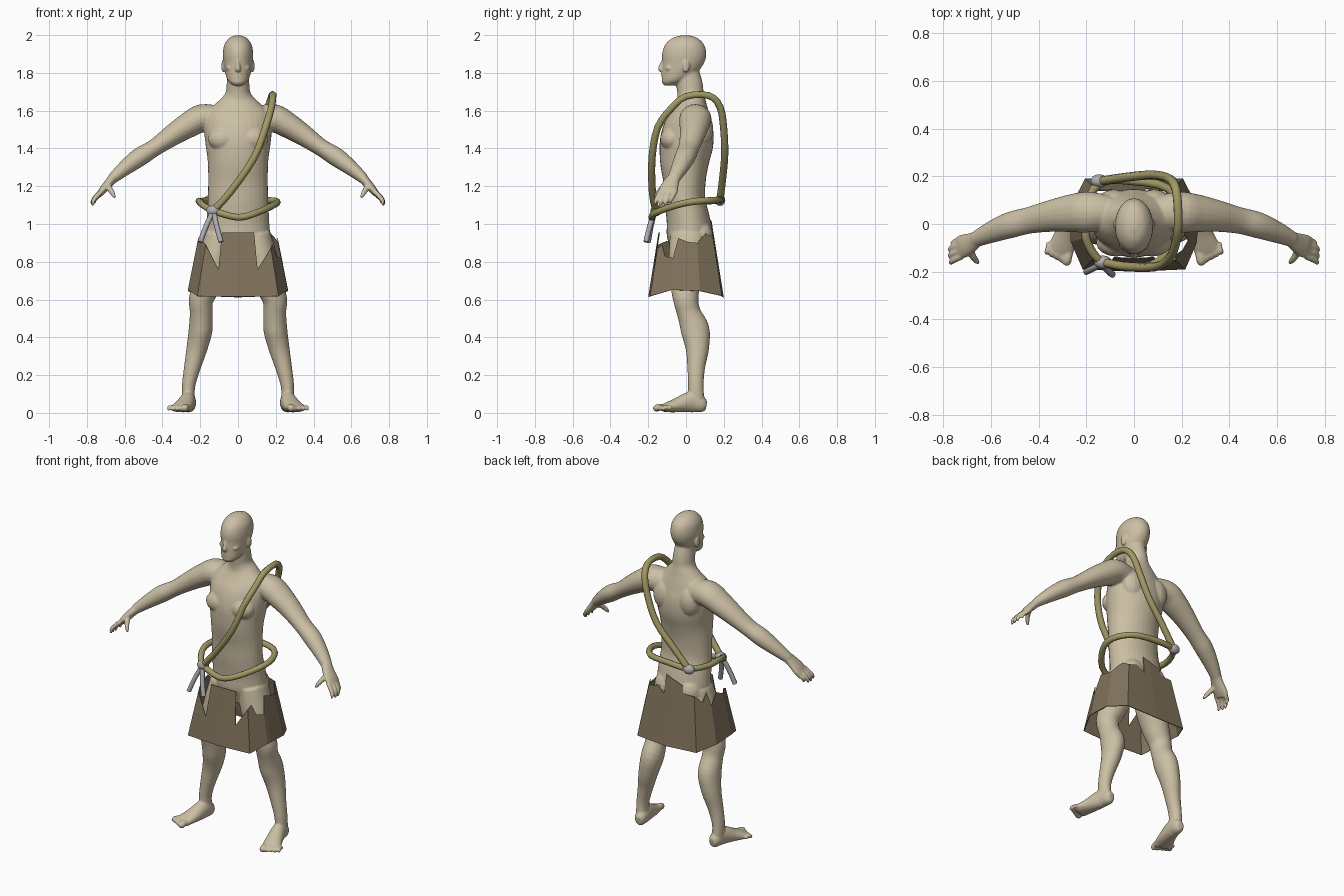
import bpy, bmesh, math
from mathutils import Vector


def material(name, rgb):
    m = bpy.data.materials.new(name)
    m.diffuse_color = (*rgb, 1)
    return m


SKIN = material("skin", (0.60, 0.52, 0.37))
ROPE = material("rope_olive", (0.36, 0.32, 0.13))
CLOTH = material("brown_cloth", (0.22, 0.17, 0.105))
GREY = material("grey_cord", (0.42, 0.42, 0.45))


def smooth_path(pts, n, closed):
    """Catmull-Rom through points that carry position and two radii."""
    c, out = len(pts), []
    get = (lambda i: pts[i % c]) if closed else (lambda i: pts[max(0, min(c - 1, i))])
    for i in range(c if closed else c - 1):
        a, b, d, e = get(i - 1), get(i), get(i + 1), get(i + 2)
        for k in range(n):
            t = k / n
            out.append([0.5 * (2 * q + (r - p) * t + (2 * p - 5 * q + 4 * r - s) * t * t
                               + (3 * q - p - 3 * r + s) * t ** 3)
                        for p, q, r, s in zip(a, b, d, e)])
    if not closed:
        out.append(list(pts[-1]))
    return out


def tube(bm, pts, ref=(0, 1, 0), sides=20, n=4, closed=False, flip=1):
    """Elliptical tube; points are x, y, z, radius across, radius along ref."""
    pts = [(p[0] * flip, *p[1:]) for p in pts]
    path = smooth_path(pts, n, closed)
    ref, c, rings = Vector(ref), len(path), []
    for i, p in enumerate(path):
        lo, hi = ((i - 1) % c, (i + 1) % c) if closed else (max(i - 1, 0), min(i + 1, c - 1))
        t = (Vector(path[hi][:3]) - Vector(path[lo][:3])).normalized()
        u = (ref - t * t.dot(ref)).normalized()
        w = t.cross(u)
        rings.append([bm.verts.new(Vector(p[:3]) + w * p[3] * math.cos(a) + u * p[4] * math.sin(a))
                      for a in (2 * math.pi * k / sides for k in range(sides))])
    faces = []
    for i in range(c if closed else c - 1):
        r, s = rings[i], rings[(i + 1) % c]
        for k in range(sides):
            j = (k + 1) % sides
            faces.append(bm.faces.new((r[k], r[j], s[j], s[k])))
    if not closed:
        faces += [bm.faces.new(rings[0]), bm.faces.new(rings[-1])]
    bmesh.ops.recalc_face_normals(bm, faces=faces)


def ball(bm, centre, size):
    vs = bmesh.ops.create_uvsphere(bm, u_segments=16, v_segments=10, radius=1)["verts"]
    for v in vs:
        v.co = Vector(centre) + Vector([a * b for a, b in zip(v.co, size)])


def finish(bm, name, mat, angle=60):
    me = bpy.data.meshes.new(name)
    bm.to_mesh(me)
    bm.free()
    ob = bpy.data.objects.new(name, me)
    bpy.context.collection.objects.link(ob)
    me.materials.append(mat)
    bpy.ops.object.select_all(action='DESELECT')
    ob.select_set(True)
    bpy.context.view_layer.objects.active = ob
    if angle:
        bpy.ops.object.shade_smooth_by_angle(angle=math.radians(angle))
    return ob


# ---- body: torso, neck and head lofts ----
bm = bmesh.new()
torso = [(.84, .02, .12, .09), (.93, .02, .165, .12), (1.02, .012, .165, .115),
         (1.12, -.005, .16, .108), (1.22, -.008, .158, .112), (1.33, -.008, .16, .13),
         (1.43, .003, .173, .142), (1.52, .015, .18, .13), (1.59, .025, .165, .10),
         (1.645, .028, .11, .078), (1.69, .024, .068, .07), (1.74, .018, .06, .07),
         (1.80, .005, .055, .065)]
tube(bm, [(0, y, z, rx, ry) for z, y, rx, ry in torso], sides=32)
head = [(1.735, -.088, .028, .028), (1.76, -.06, .054, .062), (1.80, -.032, .068, .09),
        (1.85, -.014, .076, .109), (1.90, -.009, .08, .117), (1.95, -.007, .072, .103),
        (1.985, -.005, .046, .066), (1.999, -.005, .014, .02)]
# rings stay level so the face is a stack of horizontal slices
for a, b in zip(smooth_path(head, 4, False), smooth_path(head, 4, False)[1:]):
    tube(bm, [(0, a[1], a[0] - .001, a[2], a[3]), (0, a[1], b[0], b[2], b[3])], sides=32, n=1)
# nose, brow, lips, chin
tube(bm, [(0, -.115, 1.875, .008, .01), (0, -.127, 1.845, .009, .012),
          (0, -.135, 1.82, .015, .014), (0, -.122, 1.812, .012, .008)], sides=12)
tube(bm, [(-.05, -.088, 1.87, .006, .008), (-.025, -.112, 1.879, .008, .01), (0, -.117, 1.875, .008, .009),
          (.025, -.112, 1.879, .008, .01), (.05, -.088, 1.87, .006, .008)], ref=(0, 0, 1), sides=10)
for z in (1.780, 1.793):
    ball(bm, (0, -.119, z), (.024, .011, .007))
ball(bm, (0, -.103, 1.75), (.024, .02, .016))

for s in (1, -1):
    ball(bm, (s * .079, .0, 1.835), (.009, .02, .034))       # ear
    ball(bm, (s * .028, -.103, 1.855), (.013, .013, .007))   # eyelid
    ball(bm, (s * .042, -.088, 1.825), (.022, .022, .014))   # cheekbone
    ball(bm, (s * .075, -.075, 1.45), (.085, .062, .065))    # chest muscle
    ball(bm, (s * .085, .09, 1.5), (.07, .055, .09))         # shoulder blade
    ball(bm, (s * .075, .07, .93), (.08, .075, .09))         # buttock
    # arm
    tube(bm, [(.10, .05, 1.555, .07, .07), (.19, .05, 1.56, .074, .085), (.26, .045, 1.525, .068, .08),
              (.34, .035, 1.475, .058, .068), (.44, .015, 1.405, .046, .056), (.52, -.005, 1.355, .05, .055),
              (.60, -.035, 1.295, .04, .045), (.665, -.065, 1.24, .028, .033)], flip=s)
    # palm
    tube(bm, [(.655, -.06, 1.25, .027, .032), (.685, -.08, 1.215, .024, .043), (.715, -.093, 1.18, .021, .05),
              (.735, -.103, 1.155, .015, .046)], flip=s)
    # fingers and thumb
    for k in range(4):
        y = -.142 + k * .027
        d = .012 * (k == 3) + .004 * (k == 0)
        tube(bm, [(.722, y + .005, 1.172, .014, .013), (.754 - d, y - .008, 1.145, .013, .012),
                  (.770 - d, y - .018, 1.118 + d, .011, .011), (.768 - d, y - .024, 1.096 + d, .006, .006)],
             sides=10, flip=s)
    tube(bm, [(.69, -.10, 1.205, .017, .017), (.675, -.135, 1.18, .015, .015),
              (.66, -.155, 1.155, .012, .012), (.652, -.163, 1.137, .006, .006)], sides=10, flip=s)
    # leg
    tube(bm, [(.095, .015, .94, .08, .10), (.125, .008, .80, .088, .10), (.165, -.003, .68, .076, .08),
              (.195, -.001, .60, .065, .067), (.195, .015, .53, .06, .063), (.198, .048, .44, .063, .076),
              (.218, .06, .34, .055, .062), (.242, .054, .24, .044, .047), (.262, .052, .14, .035, .041),
              (.262, .055, .05, .034, .045)], sides=24, flip=s)
    # foot and toes
    tube(bm, [(.255, .108, .04, .02, .026), (.257, .085, .044, .034, .042), (.264, .03, .058, .041, .056),
              (.285, -.05, .04, .05, .038), (.308, -.11, .026, .056, .023), (.312, -.122, .022, .05, .016)],
         ref=(0, 0, 1), flip=s)
    for k in range(5):
        r = .019 if k == 0 else .0135 - .0005 * k
        x, y = .272 + .021 * k, -.105 + .007 * k
        tube(bm, [(x - .002 * (k == 0), y, .025, r, r), (x + .006, y - .035, .03, r, r),
                  (x + .01, y - .056 + .004 * k, .022, r, r), (x + .011, y - .066 + .004 * k, .016, r * .5, r * .5)],
             ref=(0, 0, 1), sides=10, flip=s)

body = finish(bm, "body", SKIN, 0)
# fuse all the body volumes into one skin
rm = body.modifiers.new("fuse", 'REMESH')
rm.mode, rm.voxel_size, rm.use_smooth_shade = 'VOXEL', 0.006, True
bpy.ops.object.modifier_apply(modifier="fuse")
sm = body.modifiers.new("soften", 'SMOOTH')
sm.factor, sm.iterations = 0.5, 4
bpy.ops.object.modifier_apply(modifier="soften")
for v in body.data.vertices:
    v.co.z = max(v.co.z, 0)
bpy.ops.object.shade_smooth_by_angle(angle=math.radians(60))

# ---- torn skirt: faceted flaring ring with a ragged top ----
ring = [(0, -.2, .615), (.215, -.19, .618), (.265, -.075, .652), (.265, .075, .645), (.205, .19, .62),
        (0, .2, .612), (-.205, .19, .62), (-.265, .075, .645), (-.265, -.075, .652), (-.215, -.19, .618)]
# (position around the ring, height of the torn edge)
torn = [(0, .955), (.53, .955), (.54, .76), (1, .87), (1.25, .89), (1.5, .83), (1.95, .82), (2.15, .925),
        (2.6, .905), (3, .9), (3.3, .93), (3.6, .95), (4, .93), (4.4, .95), (4.69, .91), (4.7, 1.025),
        (5, 1.01), (5.5, .985), (5.51, .94), (6, .94), (6.5, .9), (6.8, .95), (7, .87), (7.5, .93),
        (8, .90), (8.5, .91), (9, .89), (9.46, .76), (9.47, .955)]
bm = bmesh.new()
cols = []
for s, top in torn:
    i = int(s)
    b = Vector(ring[i]).lerp(Vector(ring[(i + 1) % 10]), s - i)
    h = top - b.z
    cols.append((bm.verts.new(b), bm.verts.new((b.x * (1 - .75 * h), b.y * (1 - .8 * h), top))))
for a, b in zip(cols, cols[1:] + cols[:1]):
    bm.faces.new((a[0], b[0], b[1], a[1]))
bmesh.ops.recalc_face_normals(bm, faces=bm.faces)
skirt = finish(bm, "torn_skirt", CLOTH, 0)
sol = skirt.modifiers.new("thickness", 'SOLIDIFY')
sol.thickness = 0.004

# ---- ropes ----
def rope(name, pts, r, mat, ref, closed=False):
    b = bmesh.new()
    tube(b, [(*p, r, r) for p in pts], ref=ref, sides=8, n=3, closed=closed)
    return finish(b, name, mat, 50)


rope("belt_rope", [(-.13, -.16, 1.07), (0, -.182, 1.035), (.1, -.16, 1.06), (.19, -.05, 1.1), (.205, .05, 1.12),
                   (.14, .15, 1.125), (0, .18, 1.13), (-.14, .175, 1.125), (-.2, .07, 1.12),
                   (-.205, -.03, 1.12), (-.185, -.1, 1.1)], .018, ROPE, (0, 0, 1), True)
rope("shoulder_rope", [(-.13, -.16, 1.07), (-.04, -.178, 1.17), (.085, -.18, 1.35), (.145, -.15, 1.51),
                       (.175, -.08, 1.61), (.185, 0, 1.675), (.18, .12, 1.68), (.16, .18, 1.62), (.12, .2, 1.5),
                       (.06, .205, 1.37), (-.04, .195, 1.25), (-.14, .18, 1.13)], .019, ROPE, (.9, 0, -.45))

# ---- grey knots and hanging cord ends ----
for name, c in (("front_knot", (-.13, -.16, 1.07)), ("back_knot", (-.145, .18, 1.125))):
    bm = bmesh.new()
    ball(bm, c, (.037, .028, .029))
    finish(bm, name, GREY)
for name, x, y in (("cord_end_left", -.2, -.2), ("cord_end_right", -.09, -.212)):
    rope(name, [(-.13, -.165, 1.07), ((x - .13) / 2 - .003, (y - .17) / 2, .99), (x, y, .905)], .014, GREY, (0, 1, 0))
